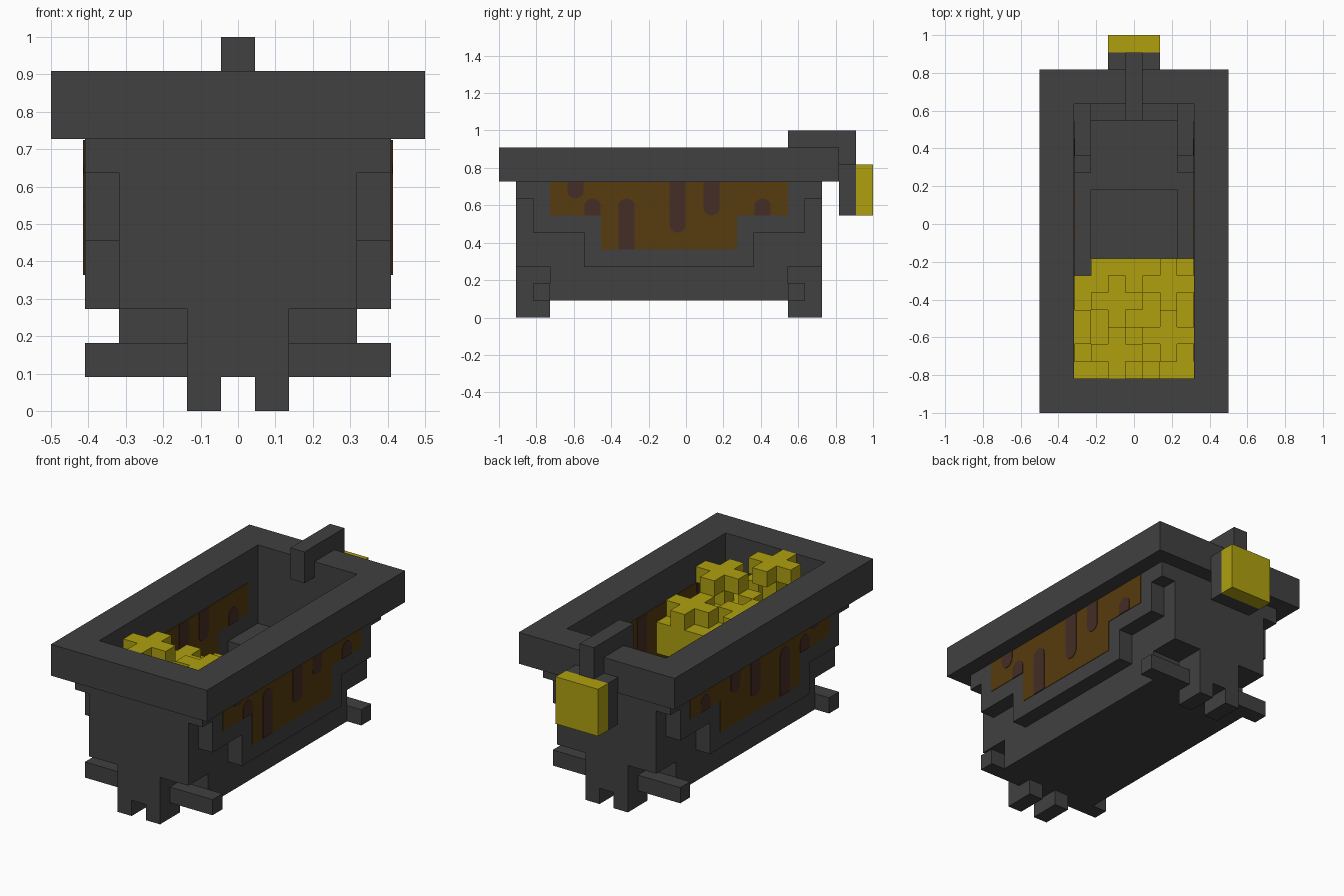
import bpy, bmesh, math

if "Cube" in bpy.data.objects:
    bpy.data.objects.remove(bpy.data.objects["Cube"], do_unlink=True)

U = 1 / 11  # one block of the design grid


def material(name, rgb):
    m = bpy.data.materials.new(name)
    m.use_nodes = True
    m.diffuse_color = (*rgb, 1)
    bsdf = m.node_tree.nodes["Principled BSDF"]
    bsdf.inputs["Base Color"].default_value = (*rgb, 1)
    bsdf.inputs["Roughness"].default_value = 0.8
    return m


IRON = material("dark_iron", (0.052, 0.052, 0.052))
GOLD = material("gold", (0.43, 0.35, 0.005))
BROWN = material("brown_rust", (0.093, 0.045, 0.0044))
STAIN = material("dark_stain", (0.061, 0.026, 0.019))


def finish(name, bm, mat):
    bmesh.ops.recalc_face_normals(bm, faces=bm.faces)
    mesh = bpy.data.meshes.new(name)
    bm.to_mesh(mesh)
    bm.free()
    mesh.materials.append(mat)
    obj = bpy.data.objects.new(name, mesh)
    bpy.context.collection.objects.link(obj)
    return obj


def blocks(name, mat, boxes, mirror=False):
    """Boxes given as x0, x1, y0, y1, z0, z1 in grid units."""
    bm = bmesh.new()
    for x0, x1, y0, y1, z0, z1 in boxes:
        for a, b in ([(x0, x1), (-x1, -x0)] if mirror else [(x0, x1)]):
            verts = bmesh.ops.create_cube(bm, size=1)["verts"]
            for v in verts:
                v.co.x = (b if v.co.x > 0 else a) * U
                v.co.y = (y1 if v.co.y > 0 else y0) * U
                v.co.z = (z1 if v.co.z > 0 else z0) * U
    return finish(name, bm, mat)


# Rim
blocks("rim_ends", IRON, [(-5.5, 5.5, -11, -9, 8, 10), (-5.5, 5.5, 7, 9, 8, 10)])
blocks("rim_sides", IRON, [(3.5, 5.5, -9, 7, 8, 10)], True)

# Tub shell: end walls, stepped side walls and inner ledges
blocks("end_walls", IRON, [(-3.5, 3.5, -10, -9, 3, 8), (-3.5, 3.5, 7, 8, 3, 8)])
blocks("side_walls", IRON, [(3.5, 4.5, -10, 8, 7, 8),
                            (3.5, 4.5, -9, 7, 5, 7),
                            (3.5, 4.5, -6, 4, 3, 5)], True)
blocks("side_ledges", IRON, [(2.5, 3.5, 4, 7, 3, 5), (2.5, 3.5, -9, -6, 3, 5),
                             (2.5, 3.5, 3, 4, 3, 4), (2.5, 3.5, -6, -5, 3, 4),
                             (2.5, 3.5, -8, 6, 2, 3)], True)
blocks("floor", IRON, [(-3.5, 3.5, -8, 6, 1, 2),
                       (-2.5, 2.5, 2, 6, 2, 3), (-2.5, 2.5, -8, -4, 2, 3),
                       (-2.5, 2.5, 6, 7, 3, 4), (-2.5, 2.5, -9, -8, 3, 4)])

# Legs with side arms
for name, y0, arm in (("front", -10, -9), ("back", 6, 6)):
    blocks(name + "_leg_column", IRON, [(-1.5, 1.5, y0, y0 + 2, 1, 3)])
    blocks(name + "_feet", IRON, [(0.5, 1.5, y0, y0 + 2, 0, 1)], True)
    blocks(name + "_arms", IRON, [(1.5, 4.5, arm, arm + 1, 1, 2)], True)

# Tap and handle
blocks("tap", IRON, [(-0.5, 0.5, 6, 10, 10, 11), (-0.5, 0.5, 6, 7, 9, 10),
                     (-0.5, 0.5, 9, 10, 9, 10)])
blocks("handle_base", IRON, [(-1.5, 1.5, 9, 10, 6, 9)])
blocks("handle_plate", GOLD, [(-1.5, 1.5, 10, 11, 6, 9)])

# Rust patches showing on both faces of the side walls
E = 0.03
blocks("rust_patches", BROWN, [(3.5 - E, 4.5 + E, -8, 6, 6, 8 - E),
                               (3.5 - E, 4.5 + E, -5, 3, 4, 6)], True)

# Drips: y start, z bottom, z top, rounded end (-1 bottom, 1 top)
DRIPS = [(-7, 7, 8, -1), (-6, 6, 7, 1), (-4, 4, 7, 1),
         (-1, 5, 8, -1), (1, 6, 8, -1), (4, 6, 7, 1)]
bm = bmesh.new()
for y, z0, z1, end in DRIPS:
    flat, tip = (z0, z1 - 0.45) if end > 0 else (z1 - E, z0 + 0.45)
    outline = [(y + 0.02, flat), (y + 0.98, flat)]
    for i in range(9):
        a = math.pi * i / 8
        outline.append((y + 0.5 + 0.48 * math.cos(a), tip + end * 0.45 * math.sin(a)))
    for side in (1, -1):
        face = bm.faces.new([bm.verts.new((side * (3.5 - 2 * E) * U, p * U, q * U))
                             for p, q in outline])
        ext = bmesh.ops.extrude_face_region(bm, geom=[face])["geom"]
        for v in ext:
            if isinstance(v, bmesh.types.BMVert):
                v.co.x += side * (1 + 4 * E) * U
finish("rust_drips", bm, STAIN)

# Heap of gold: base fill with plus-shaped pieces on top
blocks("gold_heap", GOLD, [(-3.5, 3.5, -9, -3, 5, 7), (-2.5, 3.5, -3, -2, 5, 7),
                           (-2.5, 2.5, -8, -3, 3, 5)])
for i, (x, y, top) in enumerate([(-1, -7.5, 10), (2, -6.5, 9), (2, -3.5, 8), (-1, -4.5, 8)]):
    blocks("gold_cross_%d" % (i + 1), GOLD,
           [(x - 0.5, x + 0.5, y - 1.5, y + 1.5, top - 1, top),
            (x - 1.5, x - 0.5, y - 0.5, y + 0.5, top - 1, top),
            (x + 0.5, x + 1.5, y - 0.5, y + 0.5, top - 1, top)])
    if top > 8:
        blocks("gold_cross_core_%d" % (i + 1), GOLD,
               [(x - 0.5, x + 0.5, y - 0.5, y + 0.5, 7, top - 1)])
# Lower lumps between the crosses
blocks("gold_lumps", GOLD, [(-3.5, -1.5, -9, -8, 7, 8), (0.5, 1.5, -9, -8, 7, 8),
                            (-3.5, -2.5, -7, -5, 7, 8), (-0.5, 0.5, -7, -6, 7, 8)])
